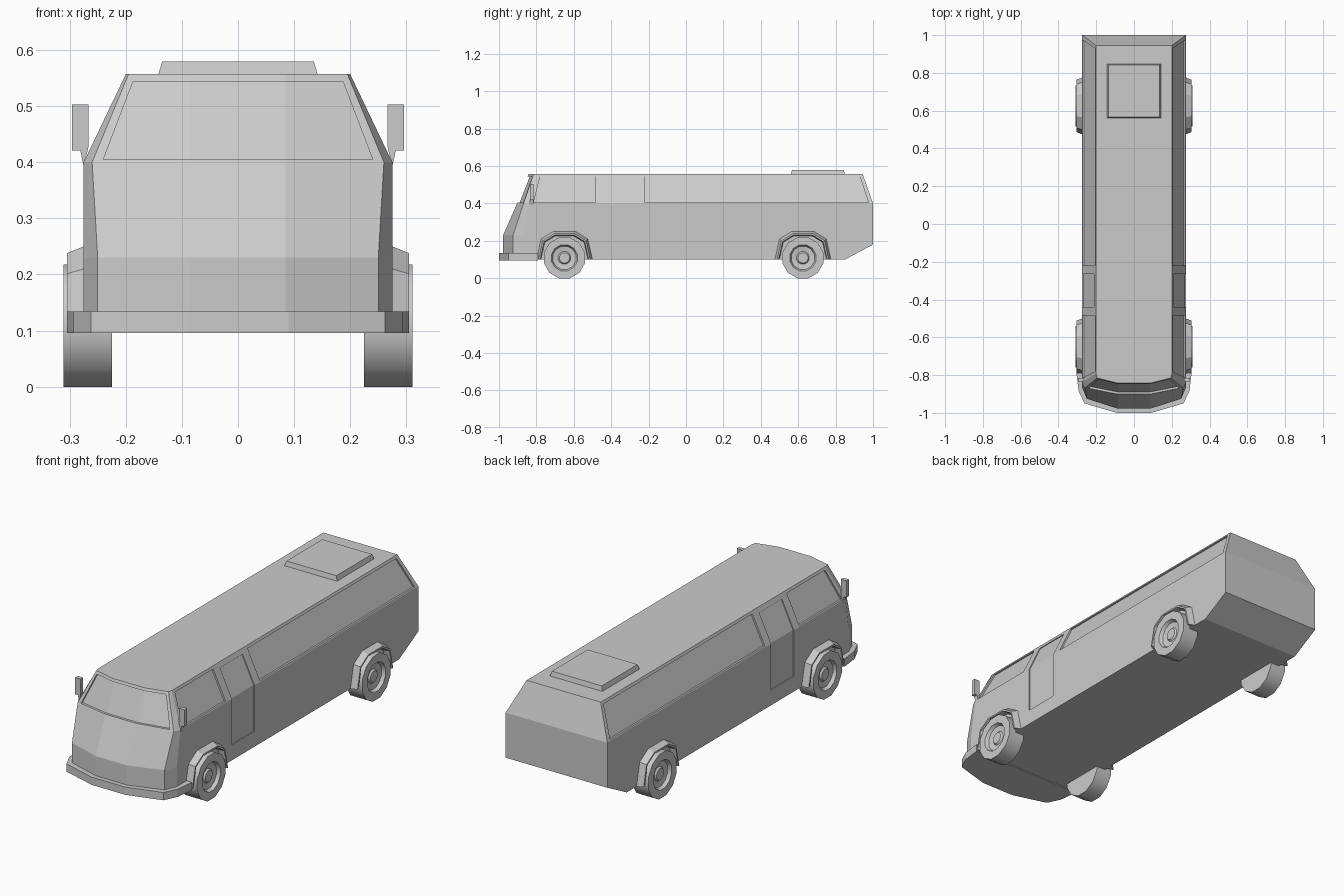
import bpy, bmesh, math

if "Cube" in bpy.data.objects:
    bpy.data.objects.remove(bpy.data.objects["Cube"])


def loft(name, rings):
    """Skin closed rings of points and cap both ends."""
    bm = bmesh.new()
    rows = [[bm.verts.new(p) for p in ring] for ring in rings]
    n = len(rows[0])
    for a, b in zip(rows, rows[1:]):
        for i in range(n):
            j = (i + 1) % n
            bm.faces.new((a[i], a[j], b[j], b[i]))
    bm.faces.new(rows[0])
    bm.faces.new(rows[-1])
    bmesh.ops.recalc_face_normals(bm, faces=bm.faces)
    me = bpy.data.meshes.new(name)
    bm.to_mesh(me)
    bm.free()
    ob = bpy.data.objects.new(name, me)
    bpy.context.collection.objects.link(ob)
    return ob


def mirrored(half, z):
    """Full plan ring from right-half points."""
    return [(x, y, z) for x, y in half] + [(-x, y, z) for x, y in reversed(half)]


def lerp(a, b, t):
    return a + (b - a) * t


# Body shell: plan outlines stacked in height
AX = 0.085
low = [(AX, -0.978), (0.25, -0.925), (0.275, -0.865)]
mid = [(AX, -0.903), (0.26, -0.868), (0.275, -0.838)]
top = [(AX, -0.842), (0.195, -0.815), (0.2, -0.795)]
body = loft("body", [
    mirrored(low + [(0.275, 0.85)], 0.1),
    mirrored(low + [(0.275, 1.0)], 0.18),
    mirrored(low + [(0.275, 1.0)], 0.23),
    mirrored(mid + [(0.275, 1.0)], 0.4),
    mirrored(top + [(0.2, 0.945)], 0.557)])


def wall_x(z):
    return 0.275 if z < 0.4 else lerp(0.275, 0.2, (z - 0.4) / 0.157)


def front_y(x, z):
    t = (z - 0.4) / 0.157
    ya, yb = lerp(mid[0][1], top[0][1], t), lerp(mid[1][1], top[1][1], t)
    xb = lerp(mid[1][0], top[1][0], t)
    return lerp(ya, yb, max(0, abs(x) - AX) / (xb - AX))


# Recesses for side windows and doors: rows of (rear y, front y, z)
side_rows = {
    "front_window": [(-0.485, -0.815, 0.405), (-0.485, -0.78, 0.545)],
    "rear_window": [(0.975, -0.22, 0.405), (0.93, -0.22, 0.545)],
    "door": [(-0.265, -0.44, 0.175), (-0.265, -0.44, 0.4), (-0.265, -0.44, 0.535)]}
cutters = []
for name, rows in side_rows.items():
    d = 0.005 if name == "door" else 0.009
    for s in (1, -1):
        cutters.append(loft(name + "_cutter", [
            [(s * (wall_x(z) - d), y0, z), (s * (wall_x(z) - d), y1, z),
             (s * (wall_x(z) + 0.03), y1, z), (s * (wall_x(z) + 0.03), y0, z)]
            for y0, y1, z in rows]))

# Recess for the windscreen
rings = []
for w, z in ((0.24, 0.405), (0.187, 0.544)):
    xs = [-w, -AX, AX, w]
    rings.append([(x, front_y(x, z) + 0.012, z) for x in xs] +
                 [(x, front_y(x, z) - 0.04, z) for x in reversed(xs)])
cutters.append(loft("windscreen_cutter", rings))

bpy.context.view_layer.objects.active = body
for c in cutters:
    c.hide_render = True
    m = body.modifiers.new("recess", 'BOOLEAN')
    m.operation, m.solver, m.object = 'DIFFERENCE', 'EXACT', c
    bpy.ops.object.modifier_apply(modifier=m.name)
    bpy.data.objects.remove(c)

# Front bumper wrapping round the nose
plan = [(0.09, -1.0), (0.262, -0.95), (0.293, -0.885), (0.305, -0.79)]
loft("bumper", [mirrored(plan, z) for z in (0.096, 0.134)])

# Roof hatch
loft("roof_hatch", [mirrored([(w, 0.705 - l), (w, 0.705 + l)], z)
                    for w, l, z in ((0.144, 0.145, 0.55), (0.135, 0.138, 0.58))])

# Door mirrors
plate = [(0.266, 0.503), (0.296, 0.503), (0.296, 0.421), (0.281, 0.421),
         (0.275, 0.392), (0.266, 0.43)]
for s in (1, -1):
    loft("door_mirror", [[(s * x, y, z) for x, z in plate] for y in (-0.835, -0.815)])

# Wheels and wheel arches
tyre = [(0.225, 0.113), (0.311, 0.113), (0.311, 0.072), (0.295, 0.064),
        (0.29, 0.035), (0.298, 0.028)]
arch = [(-0.15, 0), (-0.125, 0.11), (-0.06, 0.15), (0.06, 0.15), (0.125, 0.11), (0.15, 0)]
lip = [(0.265, 1.0), (0.275, 1.0), (0.305, 0.92), (0.305, 0.87), (0.292, 0.85), (0.265, 0.83)]
for cy in (-0.65, 0.625):
    for s in (1, -1):
        wheel = loft("wheel", [
            [(s * x, cy + r * math.sin(math.radians(30 * i + 15)),
              0.109 + r * math.cos(math.radians(30 * i + 15))) for i in range(12)]
            for x, r in tyre])
        for o in bpy.context.selected_objects:
            o.select_set(False)
        wheel.select_set(True)
        bpy.context.view_layer.objects.active = wheel
        bpy.ops.object.shade_smooth_by_angle(angle=math.radians(40))
        loft("wheel_arch", [[(s * x, cy + y * k, 0.1 + z * k) for x, k in lip]
                            for y, z in arch])
